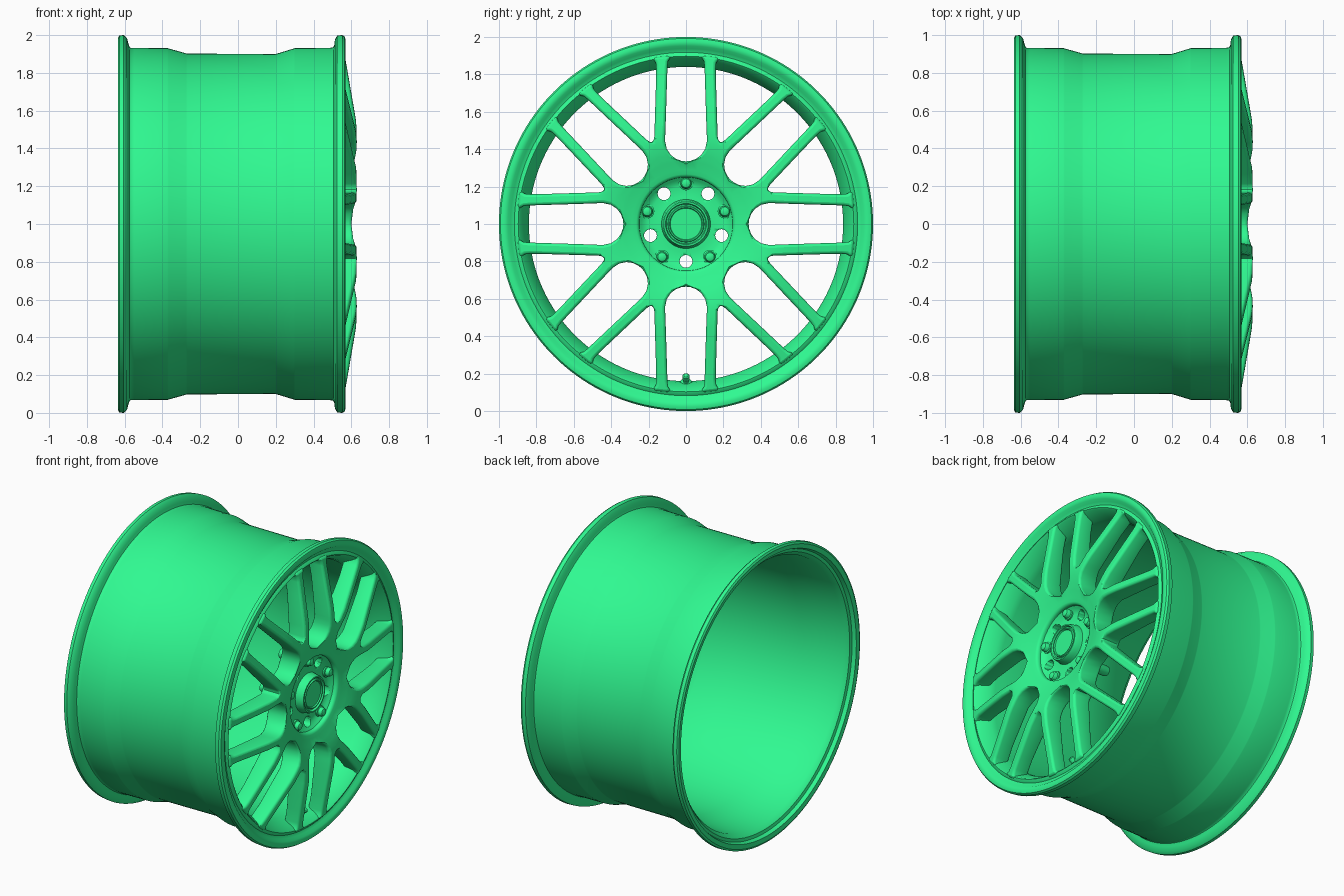
import bpy, bmesh
from math import sin, cos, pi, radians, hypot, atan2
from mathutils import Matrix, Vector

if "Cube" in bpy.data.objects:
    bpy.data.objects.remove(bpy.data.objects["Cube"])

CZ = 1.0  # axle height
green = bpy.data.materials.new("green_paint")
green.diffuse_color = (0.029, 0.95, 0.285, 1)
green.use_nodes = True
green.node_tree.nodes["Principled BSDF"].inputs["Base Color"].default_value = green.diffuse_color


def lerp_table(table, r):
    for (r0, x0), (r1, x1) in zip(table, table[1:]):
        if r <= r1:
            f = max(0, (r - r0) / (r1 - r0))
            return x0 + f * (x1 - x0)
    return table[-1][1]


def finish(name, bm, angle=35, bevel=0):
    bmesh.ops.recalc_face_normals(bm, faces=bm.faces)
    me = bpy.data.meshes.new(name)
    bm.to_mesh(me)
    bm.free()
    me.materials.append(green)
    ob = bpy.data.objects.new(name, me)
    bpy.context.collection.objects.link(ob)
    bpy.ops.object.select_all(action='DESELECT')
    ob.select_set(True)
    bpy.context.view_layer.objects.active = ob
    if bevel:
        m = ob.modifiers.new("edge_round", 'BEVEL')
        m.width, m.segments = bevel, 3
        m.limit_method, m.angle_limit = 'ANGLE', radians(60)
        m.use_clamp_overlap = False
        bpy.ops.object.modifier_apply(modifier=m.name)
    bpy.ops.object.shade_smooth_by_angle(angle=radians(angle))
    return ob


def lathe(name, profile, segs=128, closed=False, center=(0, CZ), angle=35):
    """Spin (x, radius) points around an axis parallel to x."""
    bm = bmesh.new()
    rings = [[bm.verts.new((x, center[0] + r * cos(2 * pi * i / segs),
                            center[1] + r * sin(2 * pi * i / segs)))
              for i in range(segs)] for x, r in profile]
    pairs = list(zip(rings, rings[1:]))
    if closed:
        pairs.append((rings[-1], rings[0]))
    for a, b in pairs:
        for i in range(segs):
            j = (i + 1) % segs
            bm.faces.new((a[i], a[j], b[j], b[i]))
    bmesh.ops.remove_doubles(bm, verts=bm.verts, dist=1e-5)
    return finish(name, bm, angle)


def on_circle(r, deg):
    return r * cos(radians(deg)), CZ + r * sin(radians(deg))


# Rim: flanges, bead seats, drop centre and tapered inner wall
lathe("rim_barrel", [
    (-0.635, 0.985), (-0.628, 0.998), (-0.605, 1.0), (-0.588, 0.985), (-0.58, 0.955),
    (-0.574, 0.937), (-0.568, 0.933), (-0.55, 0.933), (-0.374, 0.931), (-0.368, 0.9295),
    (-0.275, 0.9035), (-0.268, 0.902), (0.198, 0.90), (0.205, 0.9015), (0.295, 0.929),
    (0.302, 0.931), (0.49, 0.933), (0.505, 0.936), (0.51, 0.95), (0.513, 0.975),
    (0.525, 0.998), (0.552, 1.0), (0.565, 0.992), (0.57, 0.975), (0.565, 0.952),
    (0.55, 0.938), (0.543, 0.918), (0.552, 0.907), (0.556, 0.897), (0.548, 0.888),
    (0.47, 0.848), (0.43, 0.840), (0.20, 0.845), (-0.27, 0.855), (-0.37, 0.88),
    (-0.57, 0.90), (-0.60, 0.925), (-0.605, 0.945), (-0.63, 0.955)],
    segs=160, closed=True)

# Spoked face: half a spoke pair lofted from window edge to window edge
V = 22.5


def pol(r):
    return r * cos(radians(V)), r * sin(radians(V))


stations = [
    ((0.25, 0), pol(0.25)), ((0.29, 0), pol(0.29)), ((0.335, 0), pol(0.335)),
    ((0.338, 0.025), pol(0.36)), ((0.349, 0.055), pol(0.385)),
    ((0.370, 0.082), pol(0.41)), ((0.402, 0.103), pol(0.435)),
    ((0.44, 0.111), pol(0.457)), ((0.475, 0.111), pol(0.475)),
    ((0.495, 0.110), (0.449, 0.173)), ((0.52, 0.109), (0.470, 0.169)),
    ((0.56, 0.108), (0.54, 0.167)), ((0.65, 0.105), (0.64, 0.164)),
    ((0.75, 0.102), (0.74, 0.161)), ((0.845, 0.099), (0.83, 0.159)),
    ((0.872, 0.095), (0.862, 0.162)), ((0.887, 0.085), (0.877, 0.172)),
    ((0.90, 0.08), (0.89, 0.178))]
FRONT = [(0.25, 0.580), (0.29, 0.588), (0.335, 0.603), (0.40, 0.620), (0.46, 0.629),
         (0.55, 0.627), (0.89, 0.567), (0.95, 0.56)]
BACK = [(0.25, 0.46), (0.34, 0.46), (0.50, 0.50), (0.75, 0.48), (0.89, 0.455)]
COLS = 4

bm = bmesh.new()
for k in range(8):
    for side in (1, -1):
        grid = []
        for a, b in stations:
            ra, ta, rb, tb = hypot(*a), atan2(a[1], a[0]), hypot(*b), atan2(b[1], b[0])
            row = []
            for c in range(COLS + 1):
                f = c / COLS
                r, t = ra + f * (rb - ra), side * (ta + f * (tb - ta)) + k * pi / 4
                row.append(bm.verts.new((lerp_table(FRONT, r), r * cos(t), CZ + r * sin(t))))
            grid.append(row)
        for p, q in zip(grid, grid[1:]):
            for c in range(COLS):
                quad = [p[c], q[c], q[c + 1], p[c + 1]]
                bm.faces.new(quad if side == 1 else quad[::-1])
bmesh.ops.remove_doubles(bm, verts=bm.verts, dist=1e-4)
ext = bmesh.ops.extrude_face_region(bm, geom=bm.faces[:], use_keep_orig=True)
for v in ext["geom"]:
    if isinstance(v, bmesh.types.BMVert):
        v.co.x = lerp_table(BACK, hypot(v.co.y, v.co.z - CZ))
finish("spoke_face", bm, angle=50, bevel=0.017)

# Hub plate: dished floor with five open bolt holes
hub = lathe("hub_plate", [(0.44, 0), (0.44, 0.255), (0.46, 0.27), (0.55, 0.27),
                          (0.556, 0.253), (0.545, 0.238), (0.532, 0.222), (0.527, 0.20),
                          (0.526, 0.15), (0.53, 0.12), (0.53, 0)])
for i in range(5):
    cutter = lathe("bolt_hole_cutter", [(0.3, 0), (0.3, 0.034), (0.7, 0.034), (0.7, 0)],
                   segs=32, center=on_circle(0.2, 54 + 72 * i))
    cutter.hide_render = True
    cutter.hide_set(True)
    m = hub.modifiers.new("bolt_hole", 'BOOLEAN')
    m.operation, m.solver, m.object = 'DIFFERENCE', 'EXACT', cutter

# Centre cap with raised rings
lathe("centre_cap", [(0.51, 0.135), (0.545, 0.128), (0.57, 0.124), (0.582, 0.119),
                     (0.582, 0.110), (0.568, 0.105), (0.568, 0.098), (0.58, 0.094),
                     (0.58, 0.088), (0.572, 0.084), (0.572, 0)], segs=64)

# Lug bolts: collar, domed head and stud behind the hub
for i in range(5):
    lathe(f"lug_bolt_{i + 1}", [
        (0.33, 0), (0.33, 0.03), (0.34, 0.034), (0.50, 0.034), (0.52, 0.038),
        (0.537, 0.038), (0.54, 0.03), (0.555, 0.028), (0.565, 0.023), (0.57, 0.012),
        (0.57, 0)], segs=32, center=on_circle(0.218, 90 + 72 * i))

# Tyre valve: rubber base, stem and cap, leaning in and forward
valve = lathe("valve_stem", [
    (-0.03, 0), (-0.03, 0.034), (0.008, 0.034), (0.016, 0.024), (0.022, 0.014),
    (0.04, 0.013), (0.041, 0.018), (0.07, 0.018), (0.075, 0.012), (0.075, 0)],
    segs=24, center=(0, 0))
valve.matrix_world = (Matrix.Translation(Vector((0.46, 0, 0.143)))
                      @ Matrix.Rotation(radians(-40), 4, 'Y'))
